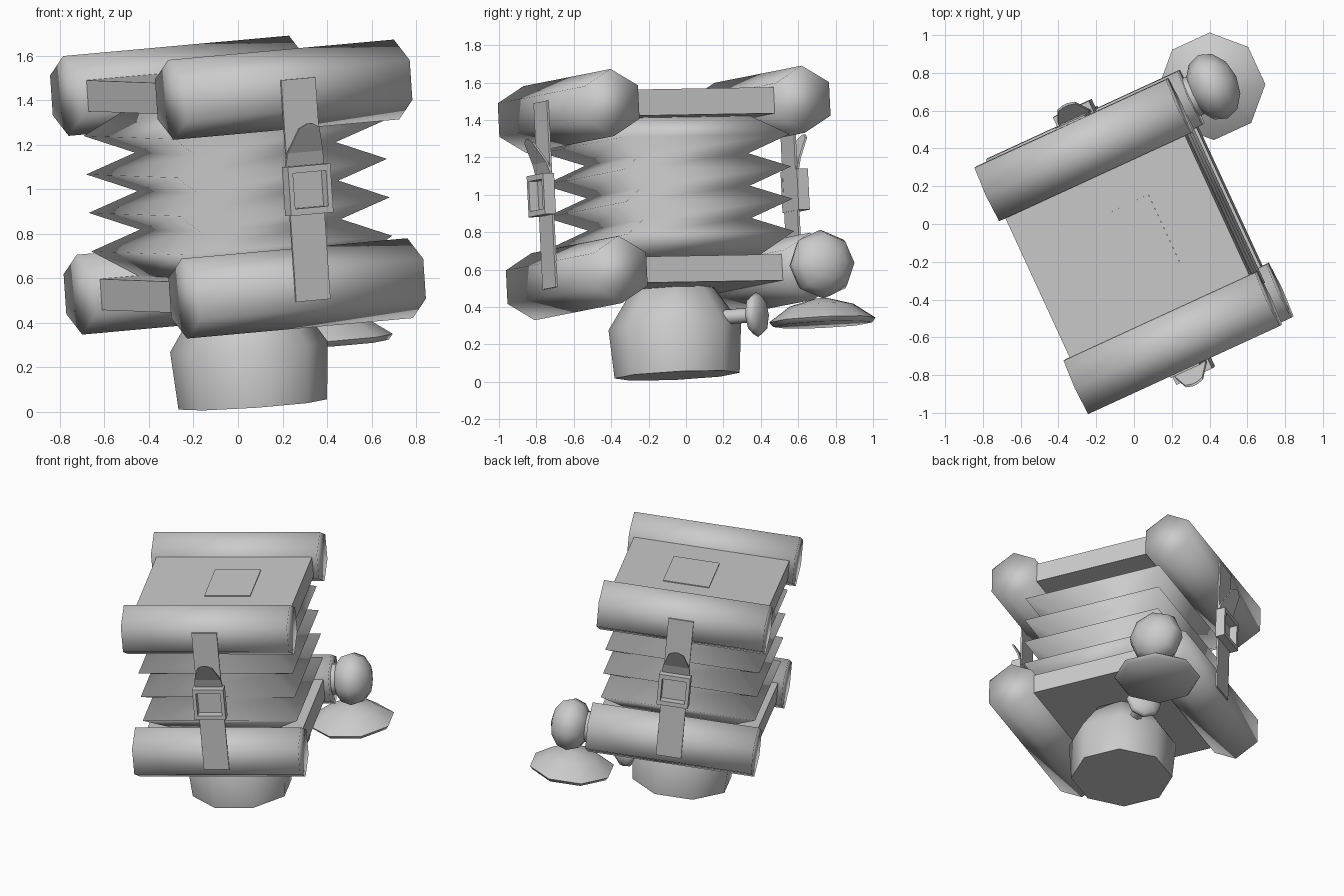
import bpy, bmesh, math
from mathutils import Matrix, Vector

if "Cube" in bpy.data.objects:
    bpy.data.objects.remove(bpy.data.objects["Cube"])

# Whole model is built square, then turned and tilted by one frame
FRAME = (Matrix.Translation((0, -0.095, 1.01)) @ Matrix.Rotation(math.radians(24.7), 4, 'Z')
         @ Matrix.Rotation(math.radians(-4.7), 4, 'Y') @ Matrix.Rotation(math.radians(0.9), 4, 'X'))

grey = bpy.data.materials.new("plain_grey")
grey.diffuse_color = (0.6, 0.6, 0.6, 1)
grey.use_nodes = True
grey.node_tree.nodes["Principled BSDF"].inputs["Base Color"].default_value = grey.diffuse_color


def finish(name, bm, smooth=None, local=Matrix()):
    bmesh.ops.recalc_face_normals(bm, faces=bm.faces)
    me = bpy.data.meshes.new(name)
    bm.to_mesh(me)
    bm.free()
    ob = bpy.data.objects.new(name, me)
    bpy.context.collection.objects.link(ob)
    me.materials.append(grey)
    ob.matrix_world = FRAME @ local
    if smooth is not None:
        bpy.ops.object.select_all(action='DESELECT')
        ob.select_set(True)
        bpy.context.view_layer.objects.active = ob
        bpy.ops.object.shade_smooth_by_angle(angle=math.radians(smooth))
    return ob


def box(name, size, pos):
    bm = bmesh.new()
    bmesh.ops.create_cube(bm, size=1, matrix=Matrix.Diagonal((*size, 1)))
    return finish(name, bm, local=Matrix.Translation(pos))


def loft(name, rings, smooth=None, local=Matrix()):
    """Skin a list of equal-length point rings and cap both ends."""
    bm = bmesh.new()
    loops = [[bm.verts.new(p) for p in r] for r in rings]
    n = len(loops[0])
    for a, b in zip(loops, loops[1:]):
        for i in range(n):
            j = (i + 1) % n
            bm.faces.new((a[i], a[j], b[j], b[i]))
    bm.faces.new(loops[0])
    bm.faces.new(loops[-1])
    return finish(name, bm, smooth, local)


def lathe(name, profile, sides, smooth, local=Matrix(), turn=0.0):
    """Turn (radius, z) points around z."""
    rings = [[(r * math.cos(turn + math.tau * i / sides), r * math.sin(turn + math.tau * i / sides), z)
              for i in range(sides)] for r, z in profile]
    return loft(name, rings, smooth, local)


def aim(pos, direction):
    return Matrix.Translation(pos) @ Vector(direction).to_track_quat('Z', 'Y').to_matrix().to_4x4()


# End frames: slab with a six-sided padded tube along front and back
for level, z in (("upper", 0.448), ("lower", -0.448)):
    box(level + "_slab", (1.05, 1.1, 0.14), (0, 0, z))
    for side, y in (("front", -0.5625), ("back", 0.5625)):
        hexa = [(0.18 * math.sin(k * math.pi / 3), 0.18 * math.cos(k * math.pi / 3)) for k in range(6)]
        loft(f"{level}_{side}_tube",
             [[(x, y + a, z + b) for a, b in hexa] for x in (-0.56, 0.56)], 180)

# Raised plate on the top slab
box("top_plate", (0.31, 0.40, 0.008), (0.063, 0.004, 0.52))

# Pleated bellows
pleats = [(0.17, -0.39)]
for k in range(4):
    pleats += [(0.0, -0.255 + 0.1735 * k), (0.17, -0.168 + 0.1735 * k)]
pleats[-1] = (0.17, 0.39)
loft("bellows", [[(sx * (0.52 - d), sy * (0.49 - d), z)
                  for sx, sy in ((-1, -1), (1, -1), (1, 1), (-1, 1))] for d, z in pleats], 180)

# Strap, square buckle and loose flap on front and back
for side, turn in (("front", 0), ("back", math.pi)):
    spin = Matrix.Rotation(turn, 4, 'Z')
    bm = bmesh.new()
    bmesh.ops.create_cube(bm, size=1, matrix=Matrix.Translation((0, -0.722, 0))
                          @ Matrix.Diagonal((0.17, 0.012, 1.0, 1)))
    finish(side + "_strap", bm, local=spin)

    bm = bmesh.new()
    corners = ((-1, -1), (1, -1), (1, 1), (-1, 1))
    section = ((0.105, 0.11, -0.715), (0.105, 0.11, -0.78), (0.082, 0.08, -0.78), (0.082, 0.08, -0.715))
    loops = [[bm.verts.new((sx * w, y, sz * h)) for sx, sz in corners] for w, h, y in section]
    for k in range(4):
        a, b = loops[k], loops[(k + 1) % 4]
        for i in range(4):
            j = (i + 1) % 4
            bm.faces.new((a[i], a[j], b[j], b[i]))
    finish(side + "_buckle", bm, local=spin)

    flap = ((0.095, -0.73, 0.10), (0.088, -0.75, 0.17), (0.05, -0.81, 0.28), (0.012, -0.82, 0.30))
    loft(side + "_flap", [[(-w, y, z), (w, y, z), (w, y + 0.012, z), (-w, y + 0.012, z)]
                          for w, y, z in flap])

    bpy.data.objects[side + "_flap"].matrix_world = FRAME @ spin

# Cup-shaped foot below the lower slab
lathe("foot_cup", [(0.335, -0.98), (0.355, -0.72), (0.21, -0.5)], 8, 60, turn=math.pi / 8)

# Ball on the end of the lower back tube, with its neck
lathe("ball_neck", [(0.11, 0), (0.11, 0.12)], 8, 60, aim((0.54, 0.5625, -0.448), (1, 0, 0)))
bm = bmesh.new()
bmesh.ops.create_uvsphere(bm, u_segments=8, v_segments=6, radius=1,
                          matrix=Matrix.Diagonal((0.185, 0.185, 0.135, 1)))
finish("end_ball", bm, 180, aim((0.69, 0.565, -0.448), (1, 0, 0)))

# Shallow dome under the ball
lathe("dome_disc", [(0.265, -0.77), (0.285, -0.745), (0.17, -0.665), (0.04, -0.63)], 8, 60,
      Matrix.Translation((0.66, 0.565, 0)), turn=math.pi / 8)

# Spoke and knob between cup and dome
out = (0.74, 0.67, 0)
lathe("knob_spoke", [(0.04, 0), (0.04, 0.2)], 8, 60, aim((0.22, 0.2, -0.687), out))
bm = bmesh.new()
bmesh.ops.create_uvsphere(bm, u_segments=8, v_segments=6, radius=1,
                          matrix=Matrix.Diagonal((0.12, 0.12, 0.05, 1)))
finish("knob", bm, 180, aim((0.355, 0.323, -0.687), out))
